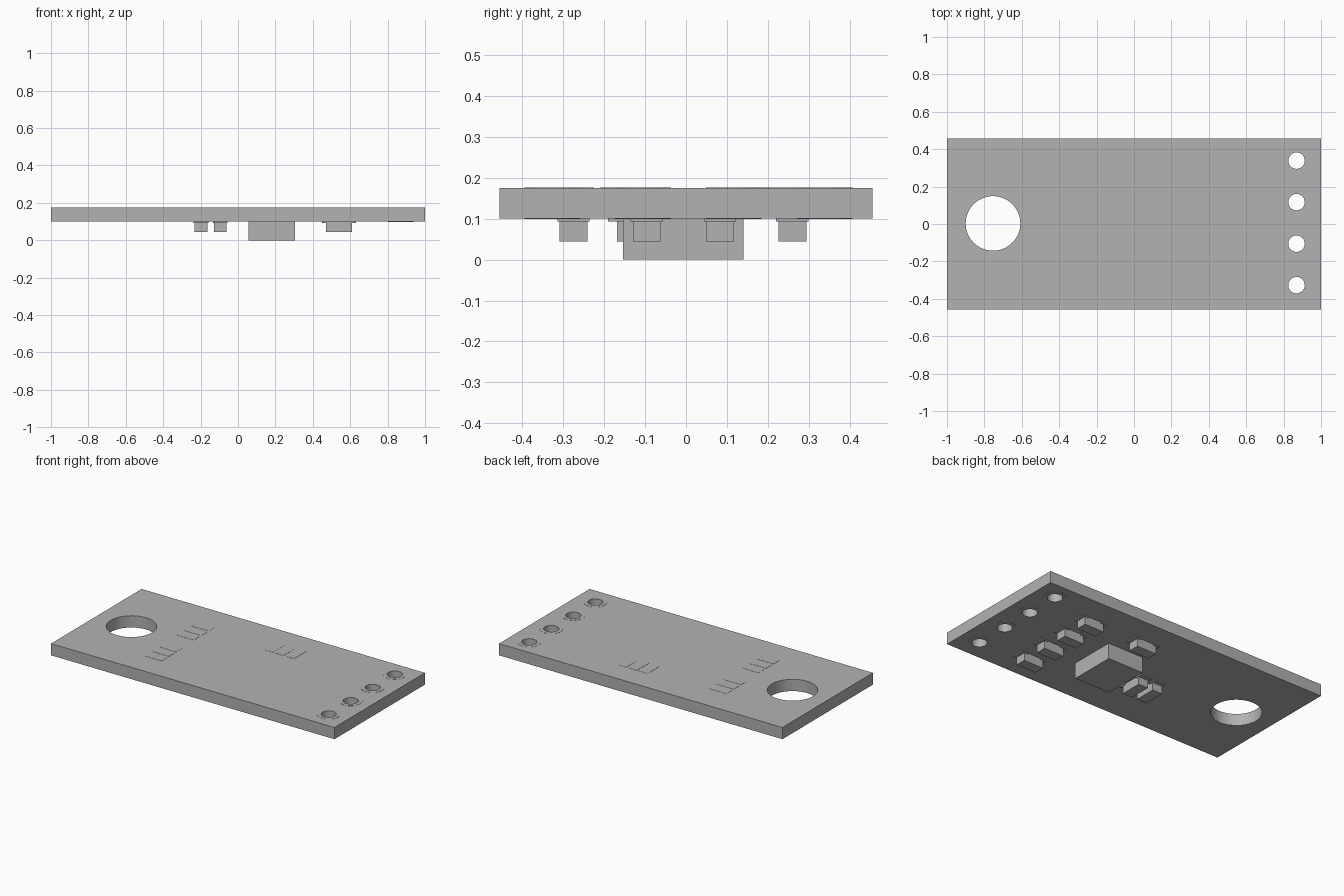
import bpy
import bmesh
from math import cos, sin, pi, radians
from mathutils import Matrix

cube = bpy.data.objects.get("Cube")
if cube:
    bpy.data.objects.remove(cube, do_unlink=True)

grey = bpy.data.materials.new("plain grey")
grey.use_nodes = True
COLOUR = (0.448, 0.448, 0.448, 1)
grey.diffuse_color = COLOUR
grey.node_tree.nodes["Principled BSDF"].inputs["Base Color"].default_value = COLOUR

BOTTOM, TOP = 0.1, 0.175


def box(name, x, y, z0, z1, sx, sy):
    bm = bmesh.new()
    bmesh.ops.create_cube(bm, size=1, matrix=Matrix.Translation((x, y, (z0 + z1) / 2))
                          @ Matrix.Diagonal((sx, sy, z1 - z0, 1)))
    mesh = bpy.data.meshes.new(name)
    bm.to_mesh(mesh)
    bm.free()
    mesh.materials.append(grey)
    obj = bpy.data.objects.new(name, mesh)
    bpy.context.collection.objects.link(obj)
    return obj


def circle(x, y, r, n=48):
    return [(x + r * cos(2 * pi * i / n), y + r * sin(2 * pi * i / n)) for i in range(n)]


def plate(name, outlines, z0, z1):
    """Flat filled plate; inner outlines become holes."""
    curve = bpy.data.curves.new(name, "CURVE")
    curve.dimensions = "2D"
    curve.fill_mode = "BOTH"
    curve.extrude = (z1 - z0) / 2
    for points in outlines:
        spline = curve.splines.new("POLY")
        spline.points.add(len(points) - 1)
        for p, (x, y) in zip(spline.points, points):
            p.co = (x, y, 0, 1)
        spline.use_cyclic_u = True
    obj = bpy.data.objects.new(name, curve)
    bpy.context.collection.objects.link(obj)
    bpy.ops.object.select_all(action="DESELECT")
    obj.select_set(True)
    bpy.context.view_layer.objects.active = obj
    bpy.ops.object.convert(target="MESH")
    obj = bpy.context.object
    # Weld caps to walls
    bm = bmesh.new()
    bm.from_mesh(obj.data)
    bmesh.ops.remove_doubles(bm, verts=bm.verts, dist=0.00005)
    bmesh.ops.recalc_face_normals(bm, faces=bm.faces)
    bmesh.ops.translate(bm, verts=bm.verts, vec=(0, 0, (z0 + z1) / 2))
    bm.to_mesh(obj.data)
    bm.free()
    obj.data.materials.clear()
    obj.data.materials.append(grey)
    bpy.ops.object.shade_smooth_by_angle(angle=radians(30))
    return obj


def component(name, x, y, along_x=True):
    """Small block on two end pads, hung under the board."""
    def part(label, offset, z0, length, width):
        if along_x:
            box(label, x + offset, y, z0, BOTTOM, length, width)
        else:
            box(label, x, y + offset, z0, BOTTOM, width, length)
    part(name, 0, 0.044, 0.138, 0.068)
    for side, end in ((-1, "start"), (1, "end")):
        part(f"{name}_pad_{end}", side * 0.068, 0.093, 0.044, 0.079)


# Board with mounting hole and a row of pin holes
PIN_X = 0.869
pin_ys = [0.339 - 0.222 * i for i in range(4)]
holes = [circle(PIN_X, y, 0.044) for y in pin_ys] + [circle(-0.754, 0.003, 0.146, 64)]
edge = [(-1, -0.456), (1, -0.456), (1, 0.456), (-1, 0.456)]
plate("board", [edge] + holes, BOTTOM, TOP)

# Thin rings around the pin holes on both sides
for i, y in enumerate(pin_ys):
    ring = [circle(PIN_X, y, 0.068), circle(PIN_X, y, 0.044)]
    plate(f"pin_ring_top_{i + 1}", ring, TOP, TOP + 0.001)
    plate(f"pin_ring_bottom_{i + 1}", ring, BOTTOM - 0.001, BOTTOM)

# Main chip
box("main_chip", 0.18, -0.007, 0, BOTTOM, 0.25, 0.295)

# Small components on the underside
for i, y in enumerate((-0.275, -0.096, 0.083, 0.26)):
    component(f"row_component_{i + 1}", 0.54, y)
component("side_component", 0.153, 0.26)
for i, x in enumerate((-0.198, -0.095)):
    component(f"pair_component_{i + 1}", x, -0.1, along_x=False)

# Flat three-part solder pads on the top
for name, x, y, dx, dy in (("front_jumper", -0.4, -0.18, 0, 0.075),
                           ("back_jumper", -0.41, 0.16, 0, 0.075),
                           ("side_jumper", 0.166, 0.24, 0.075, 0)):
    for k in (-1, 0, 1):
        sx, sy = (0.06, 0.12) if dx else (0.12, 0.06)
        box(f"{name}_pad_{k + 2}", x + k * dx, y + k * dy, TOP, TOP + 0.001, sx, sy)
